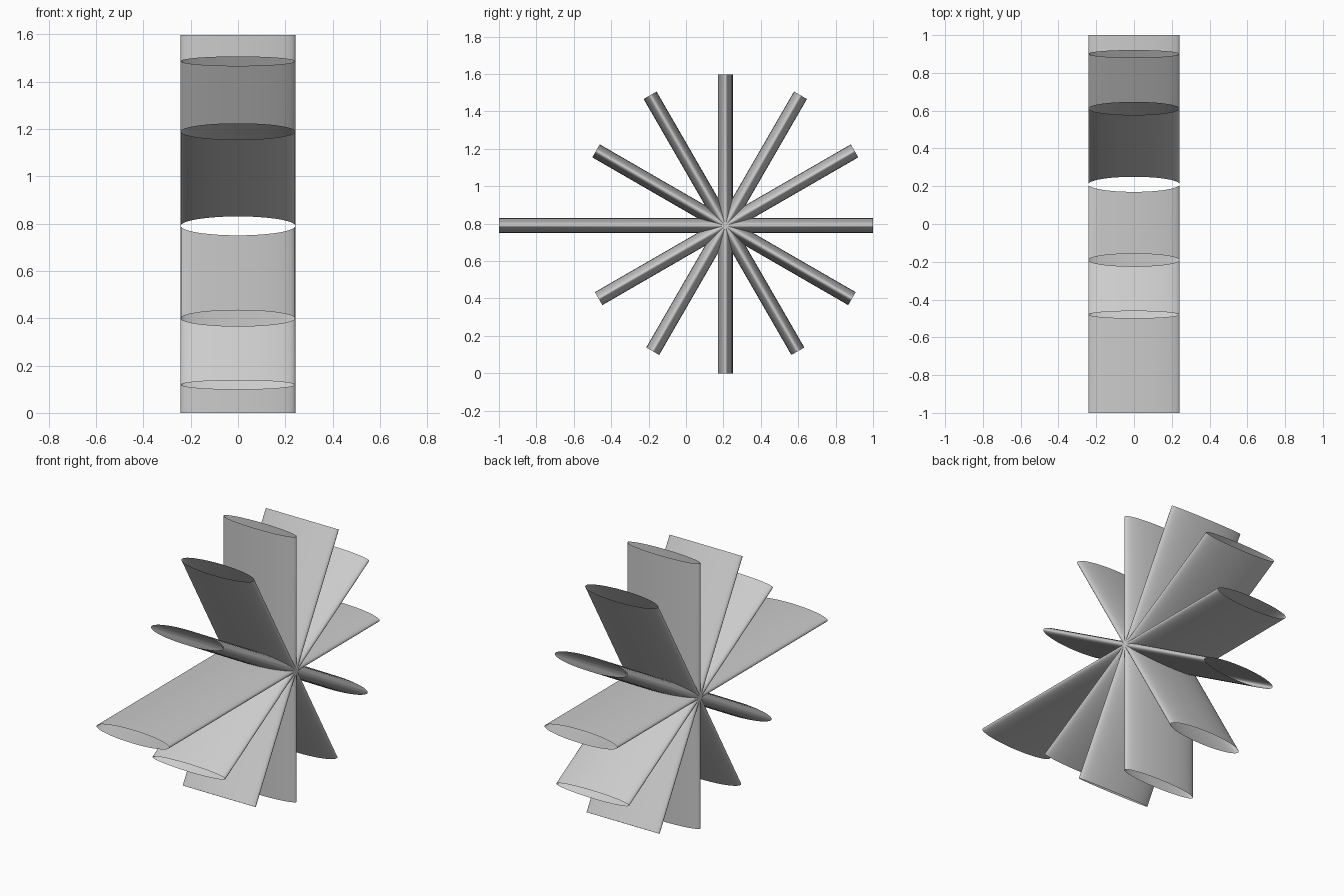
import bpy
import bmesh
from math import sin, cos, tan, pi, radians

cube = bpy.data.objects.get("Cube")
if cube:
    bpy.data.objects.remove(cube, do_unlink=True)

grey = bpy.data.materials.new("light grey")
grey.use_nodes = True
colour = (0.6, 0.6, 0.6, 1)
grey.diffuse_color = colour
grey.node_tree.nodes["Principled BSDF"].inputs["Base Color"].default_value = colour

HUB_Y, HUB_Z = 0.21, 0.79
HALF_WIDTH, HALF_THICK = 0.242, 0.04
SIDES = 48
STEP = 30  # degrees between neighbouring tubes


def tube(name, degrees, length):
    """Open flat oval tube, mitred at the hub so its inside stays clear."""
    a = radians(degrees)
    bm = bmesh.new()
    inner, outer = [], []
    for i in range(SIDES):
        t = 2 * pi * i / SIDES
        x, h = HALF_WIDTH * cos(t), HALF_THICK * sin(t)
        start = abs(h) / tan(radians(STEP / 2))
        for ring, r in ((inner, start), (outer, length)):
            y = HUB_Y + r * cos(a) - h * sin(a)
            z = HUB_Z + r * sin(a) + h * cos(a)
            ring.append(bm.verts.new((x, y, z)))
    for i in range(SIDES):
        j = (i + 1) % SIDES
        bm.faces.new((inner[i], outer[i], outer[j], inner[j]))
    mesh = bpy.data.meshes.new(name)
    bm.to_mesh(mesh)
    bm.free()
    mesh.materials.append(grey)
    obj = bpy.data.objects.new(name, mesh)
    bpy.context.collection.objects.link(obj)
    return obj


# Twelve radiating tubes, the one pointing forwards is longest
tubes = []
for degrees in range(0, 360, STEP):
    length = 0.79 + 0.016 * sin(radians(degrees))
    if degrees == 180:
        length = 1.21
    elif degrees == 270:
        length = HUB_Z
    tubes.append(tube(f"tube_{degrees}", degrees, length))

bpy.ops.object.select_all(action="DESELECT")
for obj in tubes:
    obj.select_set(True)
bpy.context.view_layer.objects.active = tubes[0]
bpy.ops.object.shade_smooth_by_angle(angle=radians(45))
